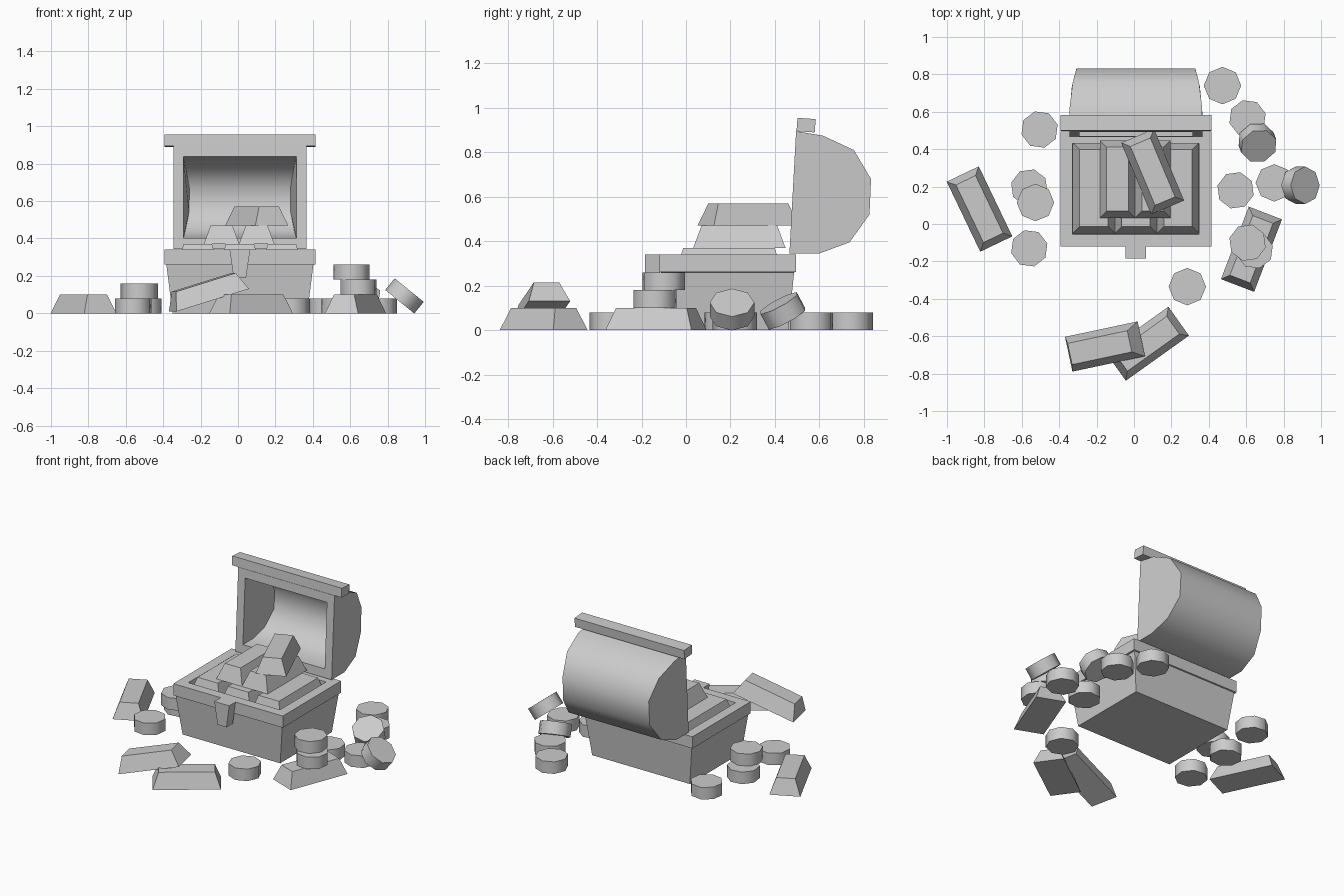
import bpy, bmesh
from math import radians
from mathutils import Matrix, Vector, Euler

if "Cube" in bpy.data.objects:
    bpy.data.objects.remove(bpy.data.objects["Cube"], do_unlink=True)

grey = bpy.data.materials.new("plain grey")
grey.use_nodes = True
grey.diffuse_color = (0.6, 0.6, 0.6, 1)
grey.node_tree.nodes["Principled BSDF"].inputs["Base Color"].default_value = grey.diffuse_color

CX, CY = 0.01, 0.188  # chest centre


def finish(name, bm, loc=(0, 0, 0), rot=(0, 0, 0), smooth=None):
    bmesh.ops.recalc_face_normals(bm, faces=bm.faces)
    mesh = bpy.data.meshes.new(name)
    bm.to_mesh(mesh)
    bm.free()
    mesh.materials.append(grey)
    ob = bpy.data.objects.new(name, mesh)
    bpy.context.collection.objects.link(ob)
    ob.location = loc
    ob.rotation_euler = [radians(a) for a in rot]
    if smooth:
        bpy.ops.object.select_all(action='DESELECT')
        ob.select_set(True)
        bpy.context.view_layer.objects.active = ob
        bpy.ops.object.shade_smooth_by_angle(angle=radians(smooth))
    return ob


def ring(bm, hx, hy, z):
    return [bm.verts.new((sx * hx, sy * hy, z)) for sx, sy in ((-1, -1), (1, -1), (1, 1), (-1, 1))]


def loft(sections):
    """Stack of rectangles (half x, half y, z), capped at both ends."""
    bm = bmesh.new()
    rings = [ring(bm, *s) for s in sections]
    for a, b in zip(rings, rings[1:]):
        for i in range(4):
            j = (i + 1) % 4
            bm.faces.new((a[i], a[j], b[j], b[i]))
    bm.faces.new(rings[0])
    bm.faces.new(rings[-1])
    return bm


def bar(name, loc, rot=(0, 0, 0), w=0.19, l=0.415, h=0.1):
    inset = 0.037
    finish(name, loft([(w / 2, l / 2, 0), (w / 2 - inset, l / 2 - inset, h)]), loc, rot)


def coin(name, loc, rot=(0, 0, 0)):
    bm = bmesh.new()
    bmesh.ops.create_cone(bm, cap_ends=True, segments=8, radius1=0.1, radius2=0.1, depth=0.08)
    finish(name, bm, loc, rot, smooth=50)


# Chest body: tapered box, banded rim and hollow inside
finish("chest_body", loft([
    (0.36, 0.272, 0), (0.393, 0.298, 0.26), (0.404, 0.307, 0.262), (0.404, 0.307, 0.34),
    (0.338, 0.243, 0.34), (0.33, 0.235, 0.05)]), (CX, CY, 0))

# Latch on the front
finish("latch", loft([(0.033, 0.033, 0.19), (0.055, 0.035, 0.34)]), (CX, -0.15, 0))

# Lid: hollow barrel shell, profile in (y, z) from lower front round the back to upper front
profile = [(0.465, 0.345), (0.6, 0.345), (0.735, 0.395), (0.825, 0.52), (0.832, 0.68),
           (0.755, 0.81), (0.615, 0.875), (0.495, 0.895)]
bm = bmesh.new()


def lid_wall(scale, width):
    sides = []
    for s in (-1, 1):
        side = []
        for y, z in profile:
            hw = width * (0.355 - 0.7 * max(0, y - 0.6) ** 2)
            side.append(bm.verts.new((s * hw, 0.48 + (y - 0.48) * scale, 0.62 + (z - 0.62) * scale)))
        sides.append(side)
    a, b = sides
    for i in range(len(profile) - 1):
        bm.faces.new((a[i], a[i + 1], b[i + 1], b[i]))
    bm.faces.new(a)
    bm.faces.new(b)
    return [a[0], b[0], b[-1], a[-1]]


outer, inner = lid_wall(1, 1), lid_wall(0.79, 0.85)
for i in range(4):
    j = (i + 1) % 4
    bm.faces.new((outer[i], outer[j], inner[j], inner[i]))
finish("lid", bm, (CX, 0, 0), smooth=40)

# Lip along the lid's upper edge
finish("lid_lip", loft([(0.404, 0.041, -0.03), (0.404, 0.041, 0.03)]), (CX, 0.54, 0.922), (-4, 0, 0))

# Gold bars: packed row, pair on top, crossing one, and loose ones
for i in (-1, 0, 1):
    bar(f"packed_bar_{i + 2}", (CX + i * 0.225, 0.193, 0.25), w=0.225, l=0.485, h=0.12)
for i, x in enumerate((-0.088, 0.1)):
    bar(f"stacked_bar_{i + 1}", (x, 0.24, 0.37))
bar("top_bar", (0.1, 0.28, 0.47), (0, 0, 22.8))
bar("left_loose_bar", (-0.826, 0.08, 0), (0, 0, 25.6))
bar("right_loose_bar", (0.628, -0.135, 0), (0, 0, -21))
bar("front_loose_bar", (0.07, -0.64, 0), (0, 0, -54.5))
bar("leaning_bar", (-0.155, -0.655, 0.07), (-17, 0, 102))

# Coins: lying flat and stacked, then two leaning
flat = [(0.473, 0.74, 0), (0.607, 0.565, 0), (0.543, 0.18, 0), (0.75, 0.22, 0),
        (0.645, -0.14, 0.1), (0.607, -0.1, 0.18), (0.285, -0.335, 0), (-0.505, 0.505, 0),
        (-0.56, 0.195, 0), (-0.527, 0.115, 0.08), (-0.56, -0.13, 0)]
for i, (x, y, z) in enumerate(flat):
    coin(f"coin_{i + 1}", (x, y, z + 0.04), (0, 0, 15 * i))
coin("leaning_coin_1", (0.66, 0.435, 0.087), (30, 0, 21))
coin("leaning_coin_2", (0.89, 0.207, 0.093), (0, 39, 0))
